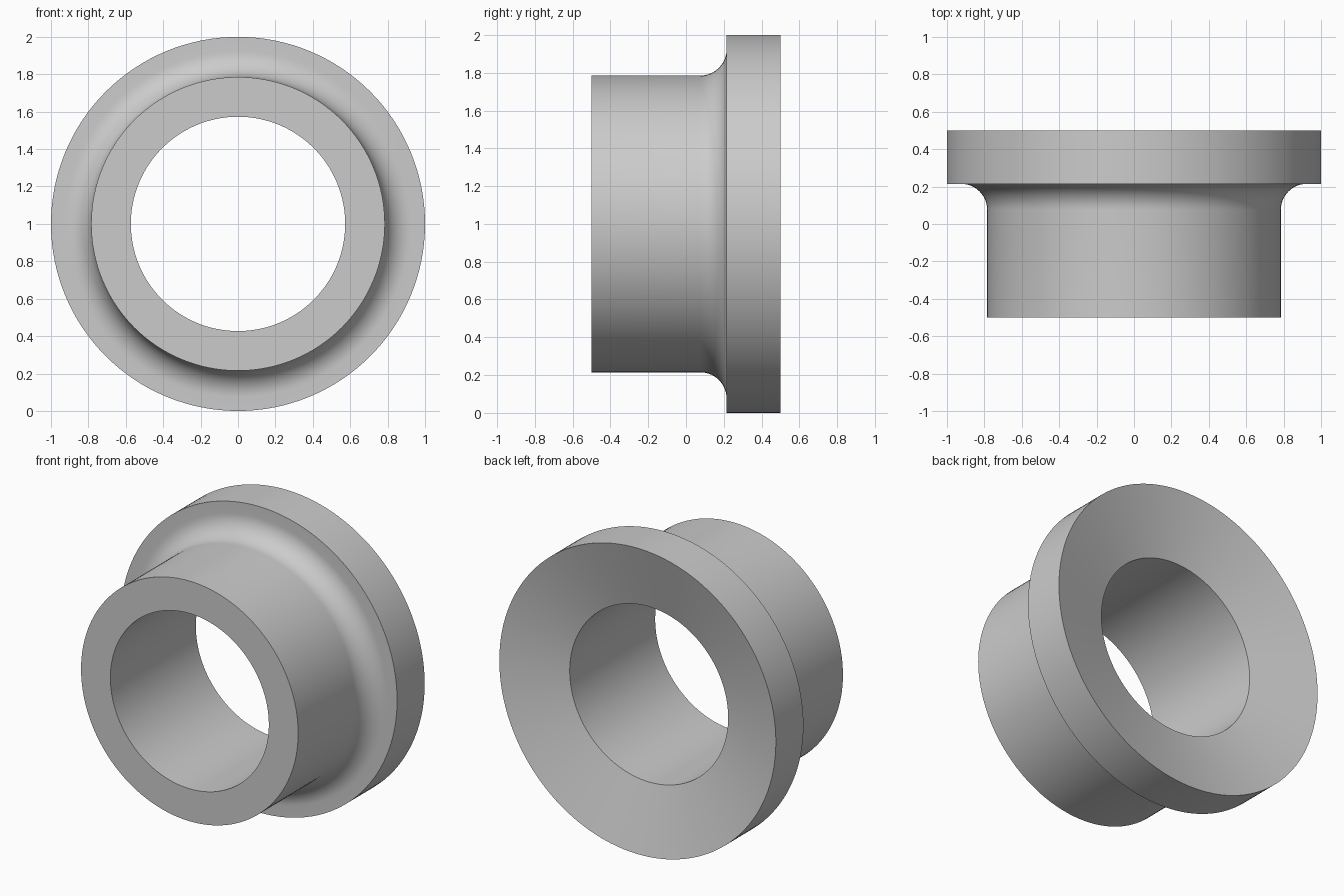
import bpy
import bmesh
from math import pi, sin, cos, radians
from mathutils import Vector, Matrix

cube = bpy.data.objects.get("Cube")
if cube:
    bpy.data.objects.remove(cube, do_unlink=True)

SEGMENTS = 128
BORE, BARREL, FLANGE = 0.573, 0.785, 1.0
FRONT, SHOULDER, BACK = -0.5, 0.215, 0.5
FILLET = 0.14
CONE_DEPTH = 0.117
FILLET_STEPS = 14

# Plain grey material
grey = bpy.data.materials.new("light_grey")
grey.use_nodes = True
colour = (0.6, 0.6, 0.6, 1)
grey.diffuse_color = colour
grey.node_tree.nodes["Principled BSDF"].inputs["Base Color"].default_value = colour

# Section as (radius, y): bore, barrel, concave fillet, flange, dished back
profile = [(BORE, FRONT), (BARREL, FRONT)]
for i in range(FILLET_STEPS + 1):
    a = pi / 2 * i / FILLET_STEPS
    profile.append((BARREL + FILLET * (1 - cos(a)),
                    SHOULDER - FILLET * (1 - sin(a))))
profile += [(FLANGE, SHOULDER), (FLANGE, BACK), (BORE, BACK - CONE_DEPTH)]

# Revolve the closed section about the y axis
bm = bmesh.new()
verts = [bm.verts.new((r, y, 0)) for r, y in profile]
edges = [bm.edges.new((v, verts[(i + 1) % len(verts)])) for i, v in enumerate(verts)]
bmesh.ops.spin(bm, geom=verts + edges, cent=(0, 0, 0), axis=(0, 1, 0),
               angle=2 * pi, steps=SEGMENTS, use_merge=True)
bmesh.ops.remove_doubles(bm, verts=bm.verts[:], dist=1e-5)
bmesh.ops.recalc_face_normals(bm, faces=bm.faces[:])
bmesh.ops.transform(bm, matrix=Matrix.Translation(Vector((0, 0, FLANGE))), verts=bm.verts[:])

mesh = bpy.data.meshes.new("flanged_bushing")
bm.to_mesh(mesh)
bm.free()
mesh.materials.append(grey)
bushing = bpy.data.objects.new("flanged_bushing", mesh)
bpy.context.collection.objects.link(bushing)

# Smooth curved walls, crisp rims
bpy.ops.object.select_all(action="DESELECT")
bushing.select_set(True)
bpy.context.view_layer.objects.active = bushing
bpy.ops.object.shade_smooth_by_angle(angle=radians(30))
